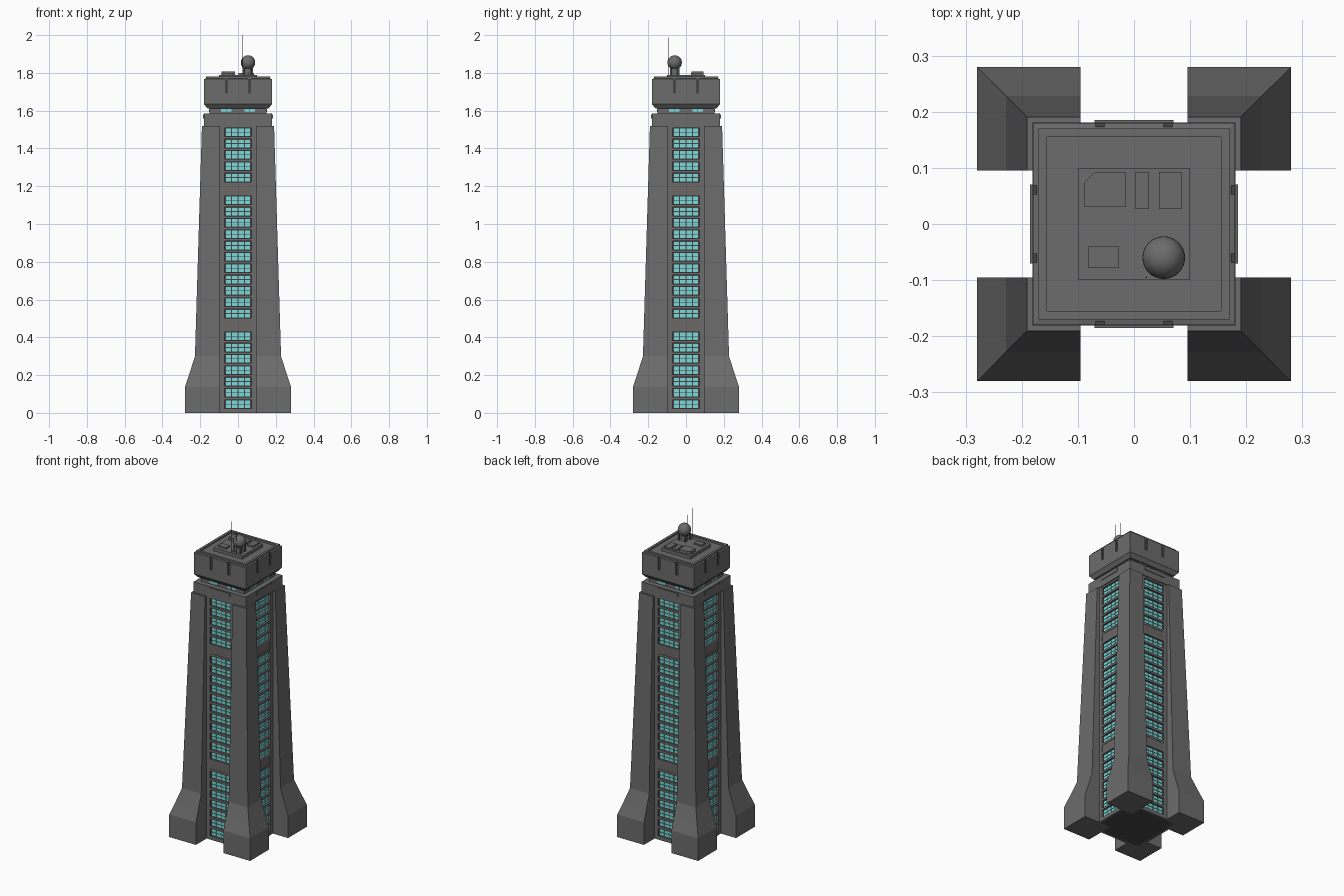
import bpy, bmesh, math
from mathutils import Matrix, Vector

if "Cube" in bpy.data.objects:
    bpy.data.objects.remove(bpy.data.objects["Cube"])


def material(name, rgb):
    m = bpy.data.materials.new(name)
    m.diffuse_color = (*rgb, 1)
    m.use_nodes = True
    m.node_tree.nodes["Principled BSDF"].inputs["Base Color"].default_value = m.diffuse_color
    return m


GREY = material("concrete grey", (0.15, 0.15, 0.15))
BROWN = material("warm grey", (0.145, 0.135, 0.128))
DARK = material("dark grey", (0.06, 0.06, 0.06))
CYAN = material("window cyan", (0.2, 0.7, 0.7))


def finish(name, bm, mat):
    bmesh.ops.recalc_face_normals(bm, faces=bm.faces[:])
    me = bpy.data.meshes.new(name)
    bm.to_mesh(me)
    bm.free()
    me.materials.append(mat)
    ob = bpy.data.objects.new(name, me)
    bpy.context.collection.objects.link(ob)
    return ob


def add_box(bm, x0, x1, y0, y1, z0, z1):
    c = Vector(((x0 + x1) / 2, (y0 + y1) / 2, (z0 + z1) / 2))
    s = Matrix.Diagonal((x1 - x0, y1 - y0, z1 - z0, 1))
    bmesh.ops.create_cube(bm, size=1, matrix=Matrix.Translation(c) @ s)


def boxes(name, items, mat, sides=1):
    """Boxes built for the front, repeated around the tower on 1 or 4 sides."""
    bm = bmesh.new()
    for i in range(sides):
        before = set(bm.verts)
        for it in items:
            add_box(bm, *it)
        new = [v for v in bm.verts if v not in before]
        bmesh.ops.rotate(bm, verts=new, matrix=Matrix.Rotation(i * math.pi / 2, 3, 'Z'))
    return finish(name, bm, mat)


def loft(name, rings, mat):
    """Stack of rectangles (x0, x1, y0, y1, z) joined into a closed solid."""
    bm = bmesh.new()
    loops = [[bm.verts.new(p) for p in ((a, c, z), (b, c, z), (b, d, z), (a, d, z))]
             for a, b, c, d, z in rings]
    for lo, hi in zip(loops, loops[1:]):
        for k in range(4):
            n = (k + 1) % 4
            bm.faces.new((lo[k], lo[n], hi[n], hi[k]))
    bm.faces.new(loops[0][::-1])
    bm.faces.new(loops[-1])
    return finish(name, bm, mat)


def square(name, profile, mat):
    return loft(name, [(-r, r, -r, r, z) for r, z in profile], mat)


# Four corner buttresses with flared feet
PROFILE = [(0.28, 0), (0.28, 0.14), (0.255, 0.215), (0.228, 0.30), (0.191, 1.52)]
for sx, sy, tag in ((-1, -1, "front_left"), (1, -1, "front_right"),
                    (-1, 1, "back_left"), (1, 1, "back_right")):
    loft("buttress_" + tag,
         [(sx * 0.095, sx * r, sy * 0.095, sy * r, z) for r, z in PROFILE], GREY)

# Tower core and the collar above the buttresses
square("core", [(0.163, 0), (0.163, 1.53)], DARK)
square("collar", [(0.181, 1.52), (0.181, 1.585)], GREY)
boxes("collar_plate", [(-0.07, 0.07, -0.185, -0.18, 1.558, 1.58)], GREY, 4)

# Window rows, ledges and plain bands on every side
STEP, FIRST, GAPS = 0.06, 0.046, (7, 19)
panes, ledges, bands = [], [], []
for i in range(25):
    z = FIRST + i * STEP
    ledges.append((-0.075, 0.075, -0.175, -0.16, z + 0.023, z + 0.037))
    if i in GAPS:
        bands.append((-0.072, 0.072, -0.173, -0.16, z - 0.024, z + 0.024))
        continue
    for c in range(4):
        x = (c - 1.5) * 0.0335
        for dz in (-0.011, 0.011):
            panes.append((x - 0.0145, x + 0.0145, -0.166, -0.162,
                          z + dz - 0.009, z + dz + 0.009))
ledges.append((-0.075, 0.075, -0.175, -0.16, 0, 0.023))
boxes("window_panes", panes, CYAN, 4)
boxes("window_ledges", ledges, GREY, 4)
boxes("plain_bands", bands, BROWN, 4)
boxes("side_strips", [(-0.097, -0.071, -0.175, -0.16, 0, 1.53),
                      (0.071, 0.097, -0.175, -0.16, 0, 1.53)], GREY, 4)

# Narrow neck with windows
square("neck", [(0.15, 1.58), (0.15, 1.62)], GREY)
boxes("neck_windows", [(s * 0.062 + d - 0.0125, s * 0.062 + d + 0.0125, -0.153, -0.149, 1.592, 1.61)
                       for s in (-1, 1) for d in (-0.0145, 0.0145)], CYAN, 4)

# Head block with a chamfered underside, rim and recessed roof
head = square("head", [(0.162, 1.612), (0.18, 1.635), (0.18, 1.768), (0.17, 1.77),
                       (0.17, 1.78), (0.155, 1.78), (0.155, 1.77)], GREY)
SLOTS = (-0.061, 0.061)
cutter = boxes("slot_cutter", [(x - 0.008, x + 0.008, -0.2, -0.172, 1.69, 1.80)
                               for x in SLOTS], DARK, 4)
cutter.hide_render = True
cutter.hide_viewport = True
cut = head.modifiers.new("slots", 'BOOLEAN')
cut.operation = 'DIFFERENCE'
cut.solver = 'EXACT'
cut.object = cutter
boxes("slot_lining", [b for x in SLOTS for b in (
    (x - 0.008, x + 0.008, -0.1735, -0.171, 1.69, 1.768),
    (x - 0.008, x + 0.008, -0.1795, -0.171, 1.688, 1.692))], DARK, 4)

# Roof platform and equipment boxes
boxes("roof_platform", [(-0.1, 0.1, -0.1, 0.1, 1.765, 1.79)], GREY)
boxes("roof_units", [(0.003, 0.027, 0.027, 0.093, 1.785, 1.80),
                     (0.045, 0.085, 0.027, 0.093, 1.785, 1.80),
                     (-0.082, -0.027, -0.078, -0.04, 1.785, 1.80)], GREY)
bm = bmesh.new()
outline = ((-0.088, 0.03), (-0.015, 0.03), (-0.015, 0.093), (-0.07, 0.093), (-0.088, 0.075))
f = bm.faces.new([bm.verts.new((x, y, 1.785)) for x, y in outline])
up = bmesh.ops.extrude_face_region(bm, geom=[f])["geom"]
bmesh.ops.translate(bm, vec=(0, 0, 0.023),
                    verts=[g for g in up if isinstance(g, bmesh.types.BMVert)])
finish("chamfered_roof_unit", bm, GREY)


def cone(name, x, y, z0, z1, r0, r1, sides, mat):
    bm = bmesh.new()
    bmesh.ops.create_cone(bm, cap_ends=True, segments=sides, radius1=r0, radius2=r1,
                          depth=z1 - z0, matrix=Matrix.Translation((x, y, (z0 + z1) / 2)))
    return finish(name, bm, mat)


# Radar dome on its stand
DX, DY = 0.053, -0.06
cone("dome_stand", DX, DY, 1.785, 1.835, 0.022, 0.018, 12, GREY)
boxes("dome_stand_feet", [(DX + a - 0.004, DX + a + 0.004, DY + b - 0.004, DY + b + 0.004, 1.785, 1.83)
                          for a in (-0.022, 0.022) for b in (-0.022, 0.022)], GREY)
bm = bmesh.new()
bmesh.ops.create_uvsphere(bm, u_segments=32, v_segments=16, radius=0.038,
                          matrix=Matrix.Translation((DX, DY, 1.855)))
for face in bm.faces:
    face.smooth = True
finish("radar_dome", bm, GREY)

# Two thin antennas
for i, x in enumerate((0.022, 0.053)):
    cone("antenna_%d" % (i + 1), x, -0.095, 1.785, 2.0, 0.0015, 0.001, 6, GREY)
